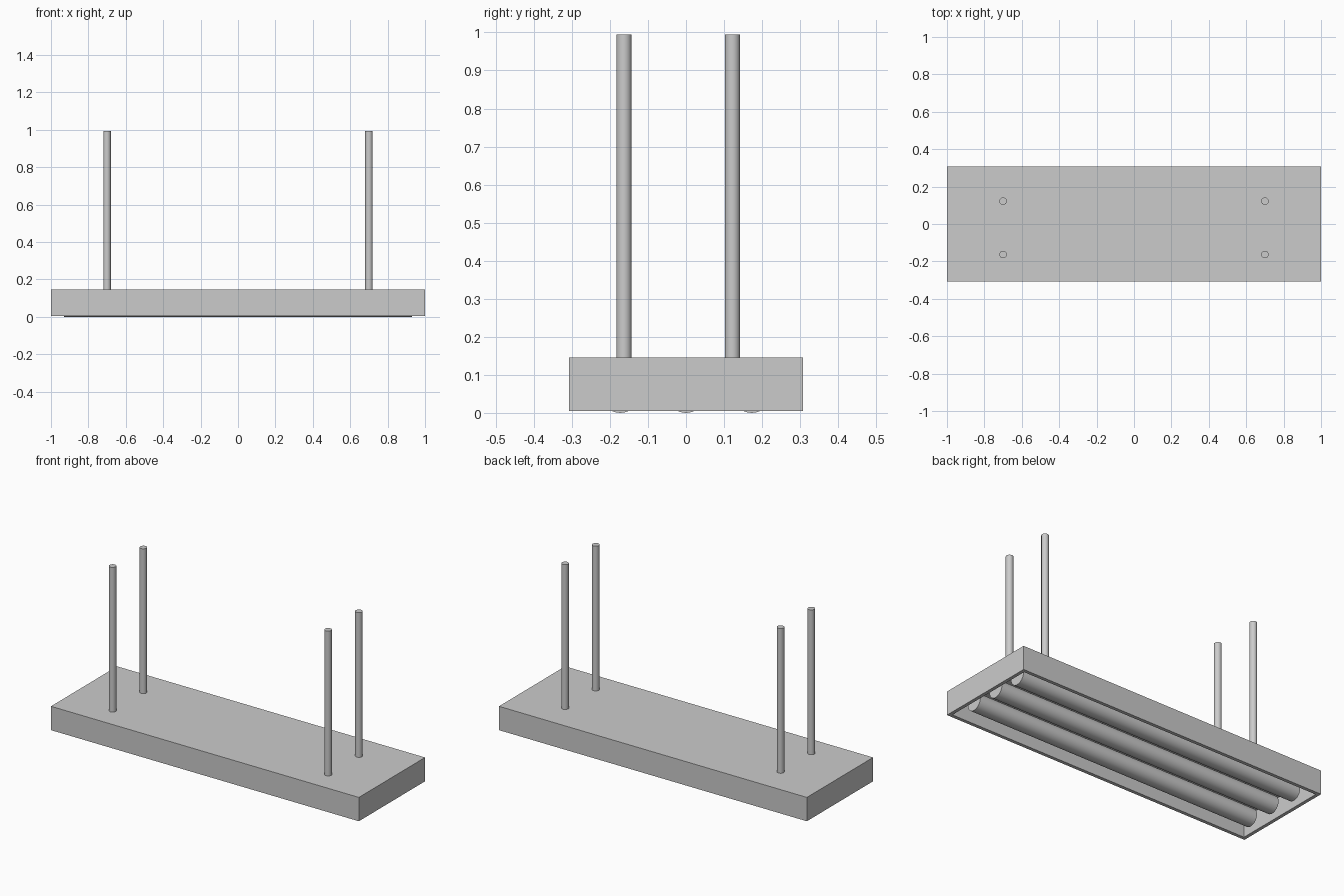
import bpy, bmesh, math

if "Cube" in bpy.data.objects:
    bpy.data.objects.remove(bpy.data.objects["Cube"])


def add_object(name, bm):
    mesh = bpy.data.meshes.new(name)
    bm.normal_update()
    bm.to_mesh(mesh)
    bm.free()
    obj = bpy.data.objects.new(name, mesh)
    bpy.context.collection.objects.link(obj)
    return obj


def cylinder(name, radius, length, location, along_x=False, sides=32):
    rotation = (0, math.pi / 2, 0) if along_x else (0, 0, 0)
    bpy.ops.mesh.primitive_cylinder_add(vertices=sides, radius=radius, depth=length,
                                        location=location, rotation=rotation)
    obj = bpy.context.object
    obj.name = name
    bpy.ops.object.shade_smooth_by_angle(angle=math.radians(40))
    return obj


# Housing: a tray open at the bottom
HALF_X, HALF_Y, BOTTOM, TOP = 1.0, 0.307, 0.005, 0.145
WALL, CEILING = 0.028, 0.12
bm = bmesh.new()
bmesh.ops.create_cube(bm, size=1)
for v in bm.verts:
    v.co.x *= 2 * HALF_X
    v.co.y *= 2 * HALF_Y
    v.co.z = TOP if v.co.z > 0 else BOTTOM
bm.normal_update()
underside = [f for f in bm.faces if f.normal.z < -0.5]
bmesh.ops.inset_region(bm, faces=underside, thickness=WALL)
cavity = bmesh.ops.extrude_face_region(bm, geom=underside)
for v in [g for g in cavity["geom"] if isinstance(g, bmesh.types.BMVert)]:
    v.co.z = CEILING
bmesh.ops.delete(bm, geom=[f for f in underside if f.is_valid], context='FACES')
bmesh.ops.recalc_face_normals(bm, faces=bm.faces)
add_object("lamp_housing", bm)

# Three fluorescent tubes
for i, y in enumerate((-0.173, 0, 0.173)):
    cylinder(f"light_tube_{i + 1}", 0.05, 1.86, (0, y, 0.05), along_x=True)

# Four hanging rods
for side, x in (("left", -0.7), ("right", 0.7)):
    for end, y in (("front", -0.163), ("back", 0.122)):
        cylinder(f"hanging_rod_{end}_{side}", 0.02, 0.855, (x, y, 0.5675))
